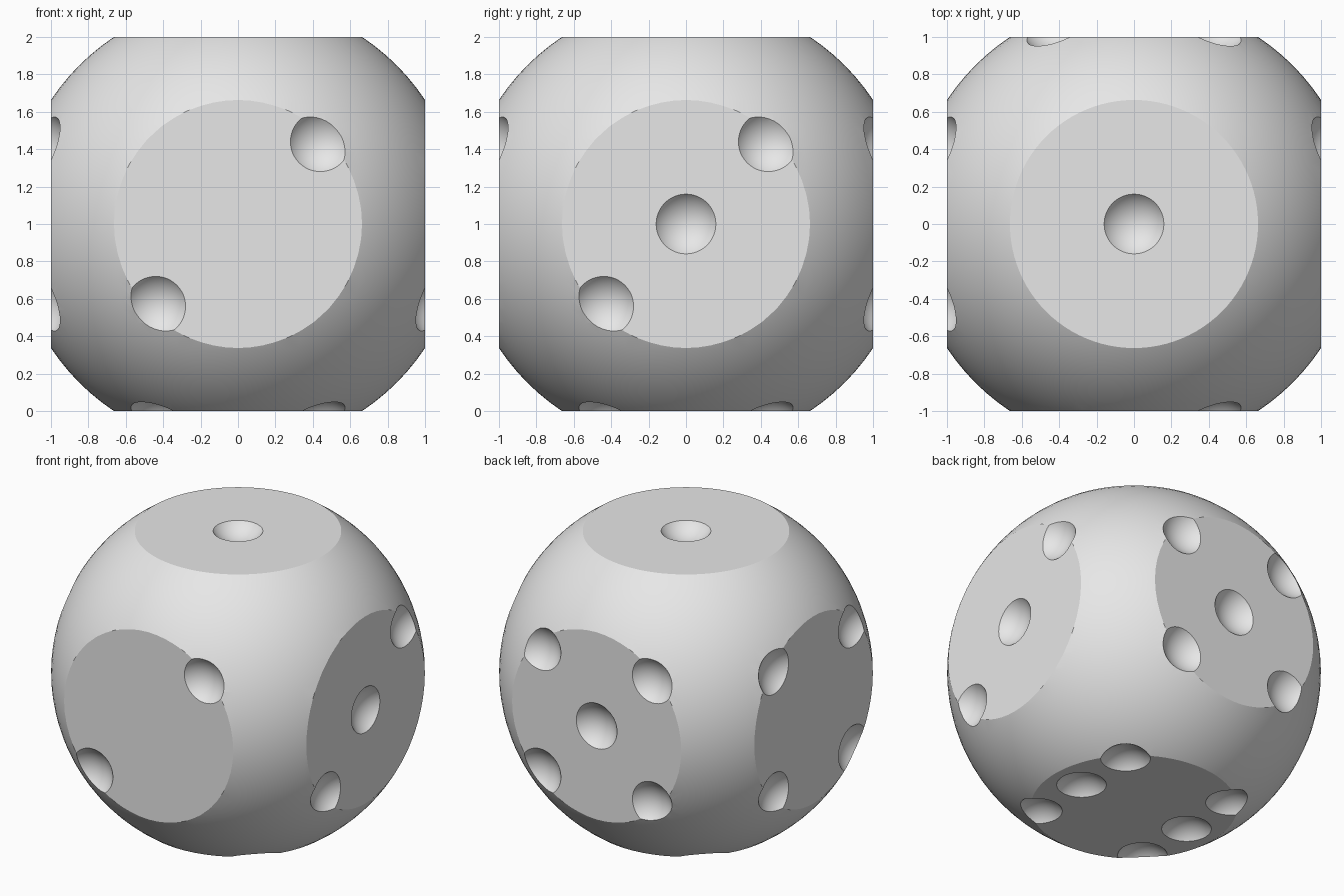
import bpy, bmesh, math
from mathutils import Vector, Matrix

default = bpy.data.objects.get("Cube")
if default:
    bpy.data.objects.remove(default, do_unlink=True)

BALL_R = 1.2      # rounding sphere
PIP_R = 0.2       # sphere that carves each pip
PIP_OUT = 0.12    # its centre above the face
S = 0.44          # pip spacing

mat = bpy.data.materials.new("plain grey")
mat.use_nodes = True
grey = (0.8, 0.8, 0.8, 1.0)
mat.diffuse_color = grey
mat.node_tree.nodes["Principled BSDF"].inputs["Base Color"].default_value = grey


def make_object(name, bm):
    mesh = bpy.data.meshes.new(name)
    bm.to_mesh(mesh)
    bm.free()
    mesh.materials.append(mat)
    obj = bpy.data.objects.new(name, mesh)
    bpy.context.collection.objects.link(obj)
    return obj


def cut(obj, cutter, operation):
    mod = obj.modifiers.new(operation.lower(), "BOOLEAN")
    mod.operation = operation
    mod.solver = "EXACT"
    mod.object = cutter
    bpy.context.view_layer.objects.active = obj
    bpy.ops.object.modifier_apply(modifier=mod.name)
    bpy.data.objects.remove(cutter, do_unlink=True)


# Body: a ball trimmed flat by a cube
bm = bmesh.new()
bmesh.ops.create_uvsphere(bm, u_segments=96, v_segments=48, radius=BALL_R,
                          matrix=Matrix.Translation((0, 0, 1)))
body = make_object("die_body", bm)

bm = bmesh.new()
bmesh.ops.create_cube(bm, size=2, matrix=Matrix.Translation((0, 0, 1)))
cut(body, make_object("trim_cube", bm), "INTERSECT")

# Pip layouts in face coordinates
middle = [(0, 0)]
rising = [(S, S), (-S, -S)]
falling = [(S, -S), (-S, S)]
sides = [(S, 0), (-S, 0)]

X, Y, Z = Vector((1, 0, 0)), Vector((0, 1, 0)), Vector((0, 0, 1))
# outward normal, face u axis, face v axis, layout
faces = [
    (Z, X, Y, middle),
    (-Y, X, Z, rising),
    (X, Y, Z, middle + rising),
    (-X, Y, Z, rising + falling),
    (Y, X, Z, middle + rising + falling),
    (-Z, X, Y, rising + falling + sides),
]

# Pips: shallow spherical hollows, each pole turned along its face normal
bm = bmesh.new()
for normal, u, v, layout in faces:
    turn = normal.to_track_quat("Z", "Y").to_matrix().to_4x4()
    for a, b in layout:
        centre = Z + normal * (1 + PIP_OUT) + u * a + v * b
        bmesh.ops.create_uvsphere(bm, u_segments=48, v_segments=24, radius=PIP_R,
                                  matrix=Matrix.Translation(centre) @ turn)
cut(body, make_object("pip_cutters", bm), "DIFFERENCE")

# Smooth curves with crisp rims
bpy.ops.object.select_all(action="DESELECT")
body.select_set(True)
bpy.context.view_layer.objects.active = body
bpy.ops.object.shade_smooth_by_angle(angle=math.radians(22))
